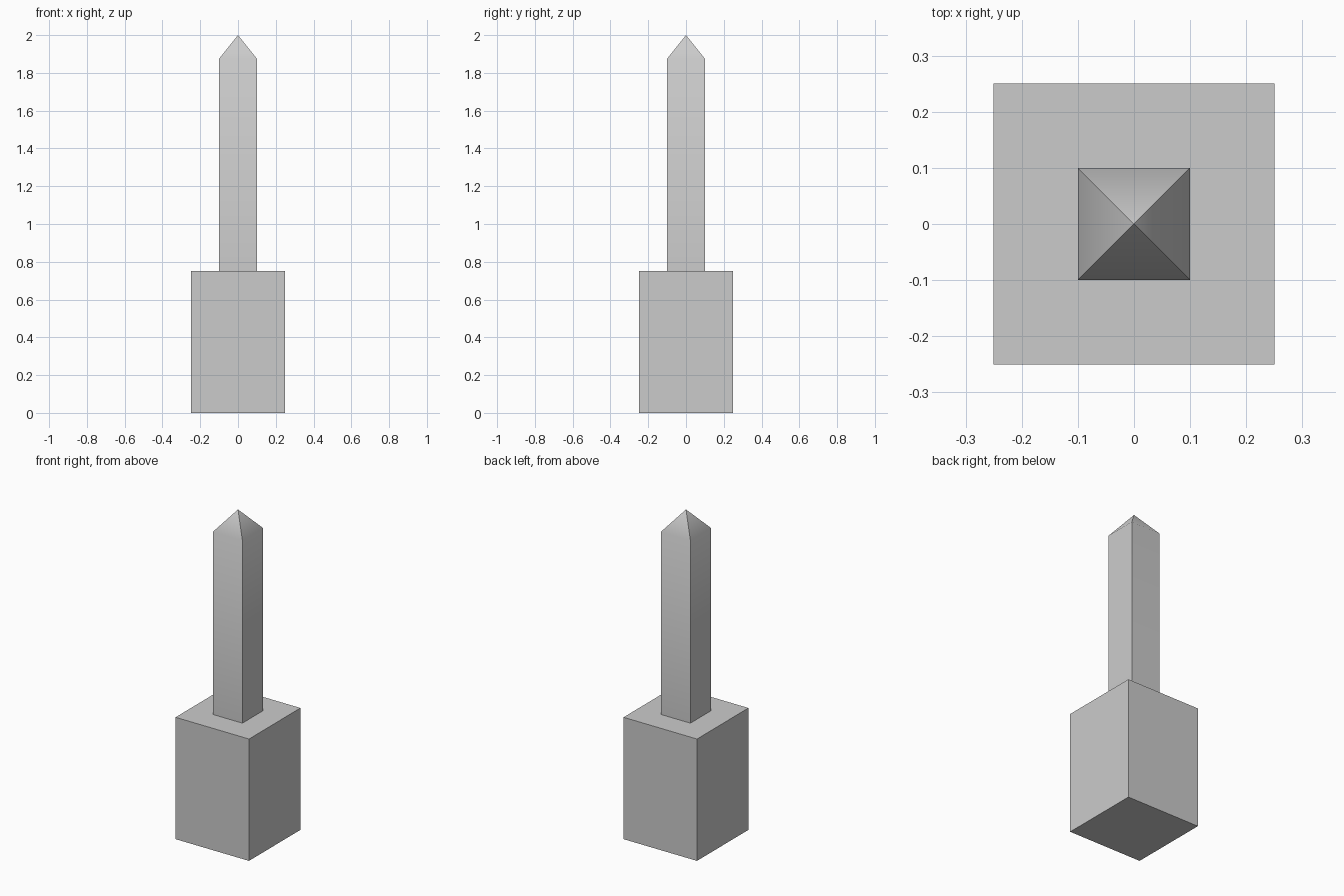
import bpy, bmesh
from math import radians
from mathutils import Vector

if "Cube" in bpy.data.objects:
    bpy.data.objects.remove(bpy.data.objects["Cube"])


def square_block(name, half, z0, z1, apex=None):
    """Square prism, optionally finished with a pyramid point."""
    bm = bmesh.new()
    corners = [(-half, -half), (half, -half), (half, half), (-half, half)]
    base = bm.faces.new([bm.verts.new((x, y, z0)) for x, y in corners])
    ext = bmesh.ops.extrude_face_region(bm, geom=[base], use_keep_orig=True)
    top_verts = [g for g in ext["geom"] if isinstance(g, bmesh.types.BMVert)]
    bmesh.ops.translate(bm, verts=top_verts, vec=(0, 0, z1 - z0))
    if apex is not None:
        top = next(g for g in ext["geom"] if isinstance(g, bmesh.types.BMFace))
        centre = bmesh.ops.poke(bm, faces=[top])["verts"][0]
        centre.co = Vector((0, 0, apex))
    bmesh.ops.recalc_face_normals(bm, faces=bm.faces)
    mesh = bpy.data.meshes.new(name)
    bm.to_mesh(mesh)
    bm.free()
    obj = bpy.data.objects.new(name, mesh)
    bpy.context.collection.objects.link(obj)
    return obj


# Square pedestal
square_block("pedestal", 0.25, 0.0, 0.75)

# Slim pointed shaft, softly shaded where the point meets the sides
shaft = square_block("pointed_shaft", 0.1, 0.75, 1.875, apex=2.0)
bpy.context.view_layer.objects.active = shaft
shaft.select_set(True)
bpy.ops.object.shade_smooth_by_angle(angle=radians(45))
